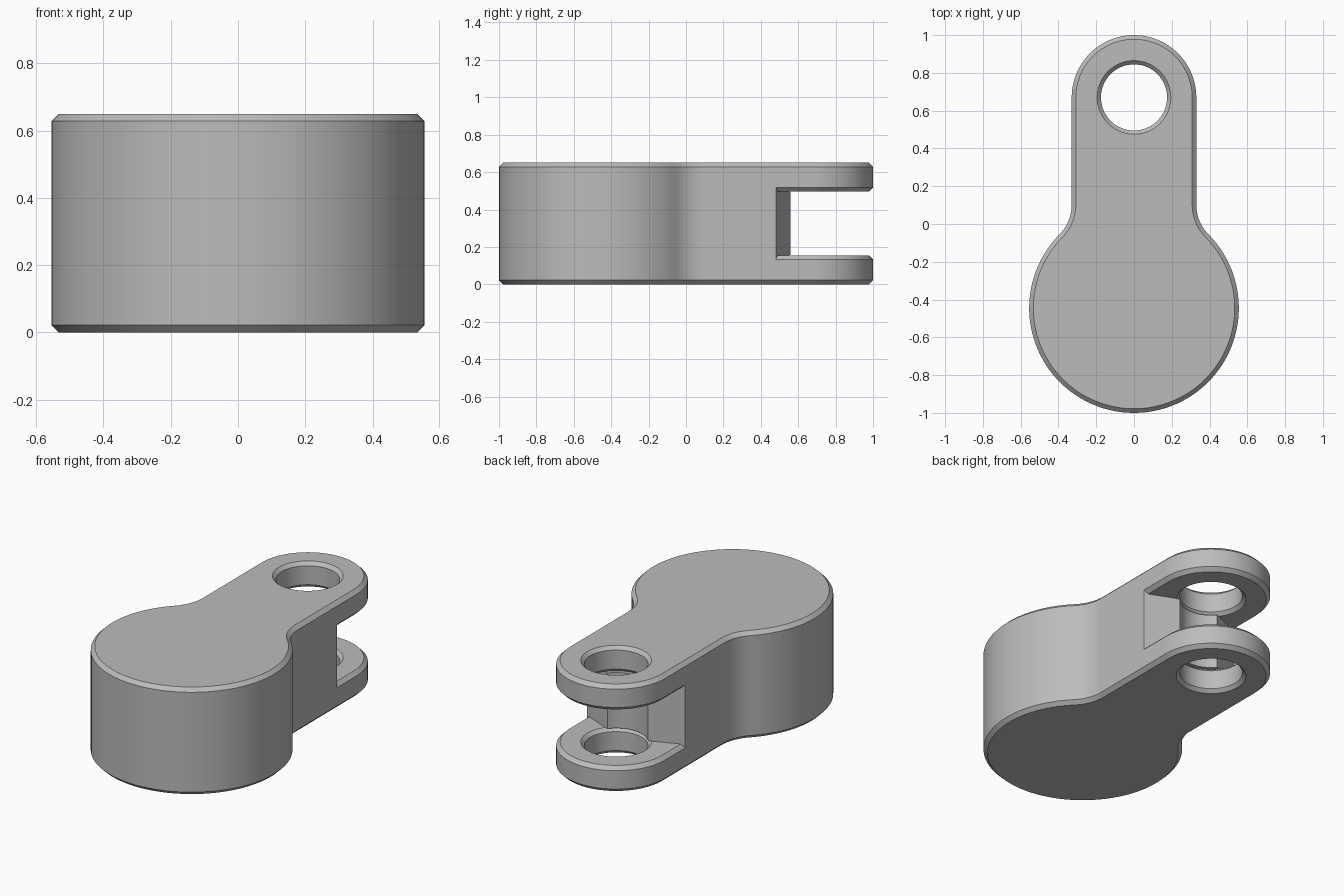
import bpy
import bmesh
from math import sin, cos, pi, atan2, sqrt

if "Cube" in bpy.data.objects:
    bpy.data.objects.remove(bpy.data.objects["Cube"])

HEIGHT, CHAMFER = 0.65, 0.022
BIG_Y, BIG_R = -0.445, 0.555      # round head
EYE_Y, EYE_R = 0.67, 0.33         # fork end
FILLET_R, HOLE_R = 0.22, 0.175
SLOT_LOW, SLOT_HIGH = 0.155, 0.495

grey = bpy.data.materials.new("plain grey")
grey.use_nodes = True
grey.diffuse_color = (0.5, 0.5, 0.5, 1)
grey.node_tree.nodes["Principled BSDF"].inputs["Base Color"].default_value = (0.5, 0.5, 0.5, 1)


def arc(cx, cy, r, start, end, steps):
    angles = [start + (end - start) * i / steps for i in range(steps + 1)]
    return [(cx + r * cos(a), cy + r * sin(a)) for a in angles]


def outline(grow=0.0):
    """Keyhole outline, counter-clockwise, offset outwards by grow."""
    fx = EYE_R + FILLET_R
    fy = BIG_Y + sqrt((BIG_R + FILLET_R) ** 2 - fx ** 2)
    join = atan2(fy - BIG_Y, fx)
    half = arc(0, BIG_Y, BIG_R + grow, -pi / 2, join, 40)
    half += arc(fx, fy, FILLET_R - grow, pi + join, pi, 10)[1:]
    half += arc(0, EYE_Y, EYE_R + grow, 0, pi / 2, 24)
    return half + [(-x, y) for x, y in half[-2:0:-1]]


def loft(name, layers):
    """Closed solid through (z, ring) layers with equal point counts."""
    bm = bmesh.new()
    rings = [[bm.verts.new((x, y, z)) for x, y in ring] for z, ring in layers]
    for low, high in zip(rings, rings[1:]):
        for i in range(len(low)):
            j = (i + 1) % len(low)
            bm.faces.new((low[i], low[j], high[j], high[i]))
    bm.faces.new(rings[0][::-1])
    bm.faces.new(rings[-1])
    mesh = bpy.data.meshes.new(name)
    bm.to_mesh(mesh)
    bm.free()
    obj = bpy.data.objects.new(name, mesh)
    bpy.context.collection.objects.link(obj)
    obj.data.materials.append(grey)
    return obj


def cut(target, cutter):
    mod = target.modifiers.new("cut", 'BOOLEAN')
    mod.operation, mod.solver, mod.object = 'DIFFERENCE', 'EXACT', cutter
    bpy.context.view_layer.objects.active = target
    bpy.ops.object.modifier_apply(modifier=mod.name)
    bpy.data.objects.remove(cutter)


# Solid keyhole body with chamfered rims
body = loft("link_body", [
    (0, outline(-CHAMFER)), (CHAMFER, outline()),
    (HEIGHT - CHAMFER, outline()), (HEIGHT, outline(-CHAMFER))])

# Fork slot with a V-shaped back wall; plugs leave chamfered inner rims
wedge = [(0, 0.616), (0.6, 0.369), (0.6, 1.2), (-0.6, 1.2), (-0.6, 0.369)]
slot = loft("slot_cutter", [(SLOT_LOW - 0.03, wedge[::-1][::-1]), (SLOT_HIGH + 0.03, wedge)])
cut(slot, loft("lower_plug", [
    (SLOT_LOW - 2 * CHAMFER, outline(CHAMFER)), (SLOT_LOW, outline(-CHAMFER))]))
cut(slot, loft("upper_plug", [
    (SLOT_HIGH, outline(-CHAMFER)), (SLOT_HIGH + 2 * CHAMFER, outline(CHAMFER))]))
cut(body, slot)

# Pin hole, countersunk at each face of both fork arms
wide, c = HOLE_R + 0.02, 0.02
profile = [
    (-c, wide + c), (c, HOLE_R),
    (SLOT_LOW - c, HOLE_R), (SLOT_LOW + 0.0005, wide + 0.0005), (SLOT_LOW + 0.001, HOLE_R),
    (SLOT_HIGH - 0.001, HOLE_R), (SLOT_HIGH - 0.0005, wide + 0.0005), (SLOT_HIGH + c, HOLE_R),
    (HEIGHT - c, HOLE_R), (HEIGHT + c, wide + c)]
cut(body, loft("hole_cutter", [(z, arc(0, EYE_Y, r, 0, 2 * pi, 64)[:-1]) for z, r in profile]))

bpy.ops.object.select_all(action='DESELECT')
body.select_set(True)
bpy.context.view_layer.objects.active = body
bpy.ops.object.shade_smooth_by_angle(angle=pi / 6)
